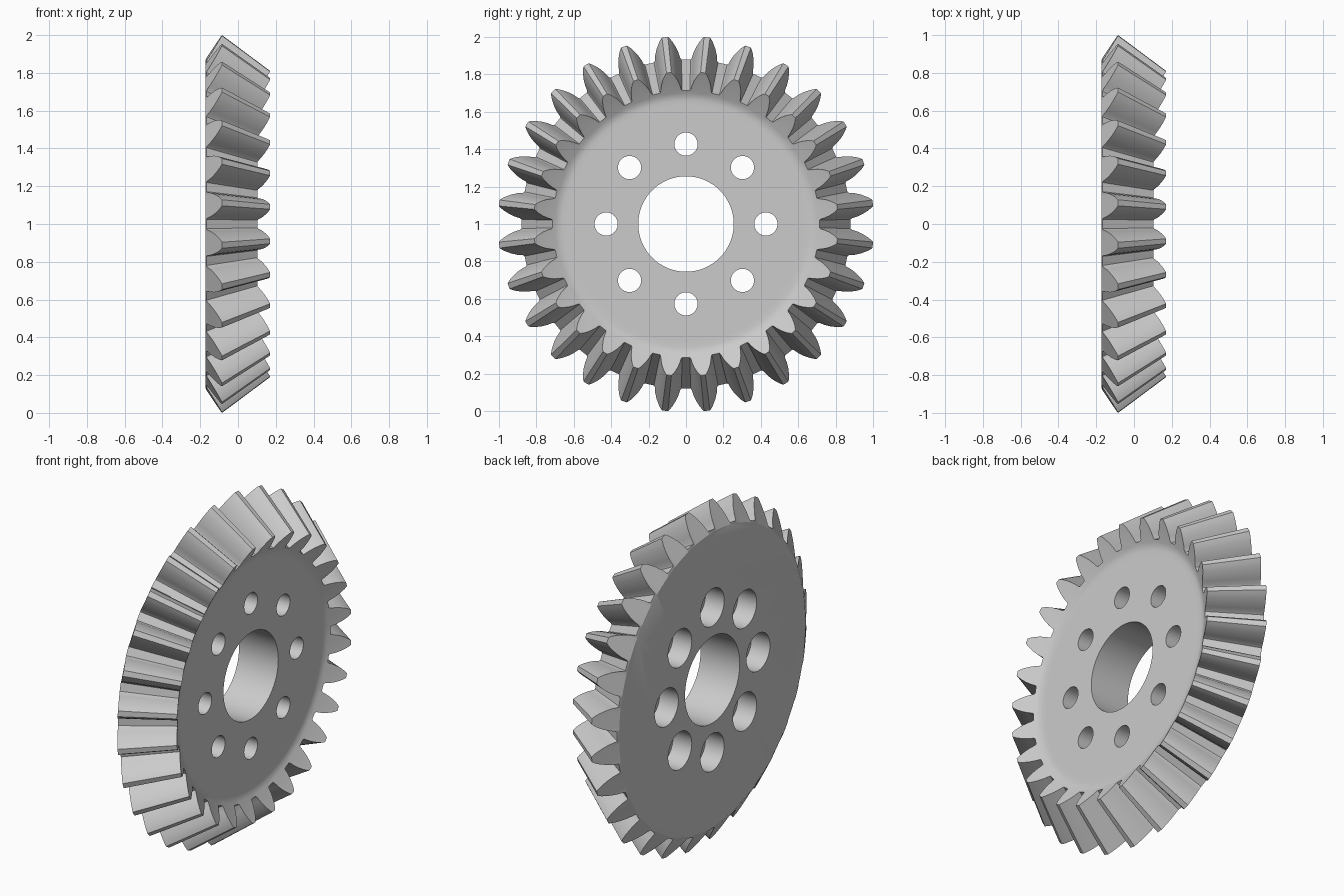
import bpy
import bmesh
from math import sin, cos, pi, tau
from mathutils import Vector

if "Cube" in bpy.data.objects:
    bpy.data.objects.remove(bpy.data.objects["Cube"], do_unlink=True)

TEETH = 28
APEX_X = 1.257       # common point of the tooth cones on the axis
INNER_SCALE = 0.81   # small tooth end relative to the large end
TIP_R, TIP_X, BACK_SLOPE = 1.005, -0.085, 0.66
BACK_X, FACE_X = -0.172, 0.084

# half tooth: radius and half angle, root to tip
FLANK = [(0.88, 0.084), (0.888, 0.077), (0.915, 0.069), (0.945, 0.056),
         (0.972, 0.041), (0.99, 0.029), (TIP_R, 0.016)]


def point(x, r, a):
    return Vector((x, r * cos(a), 1 + r * sin(a)))


def back_cone_x(r):
    return TIP_X - (TIP_R - r) * BACK_SLOPE


def tooth_outline():
    """Radius and angle of every outline point round the gear."""
    outline = []
    for i in range(TEETH):
        mid = (i + 0.5) * tau / TEETH
        outline += [(r, mid - h) for r, h in FLANK]
        outline += [(r, mid + h) for r, h in reversed(FLANK)]
    return outline


def bridge(bm, loops):
    n = len(loops[0])
    for a, b in zip(loops, loops[1:]):
        for i in range(n):
            j = (i + 1) % n
            bm.faces.new((a[i], a[j], b[j], b[i]))


def finish(bm, name):
    bmesh.ops.recalc_face_normals(bm, faces=bm.faces)
    mesh = bpy.data.meshes.new(name)
    bm.to_mesh(mesh)
    bm.free()
    obj = bpy.data.objects.new(name, mesh)
    bpy.context.collection.objects.link(obj)
    return obj


# Gear body: back rim, large tooth ends, small tooth ends, blend into the face
outline = tooth_outline()
bm = bmesh.new()


def ring(x, r):
    return [bm.verts.new(point(x, r, a)) for _, a in outline]


back = ring(BACK_X, 0.868)
large = [bm.verts.new(point(back_cone_x(r), r, a)) for r, a in outline]
small = [bm.verts.new(point(APEX_X - (APEX_X - back_cone_x(r)) * INNER_SCALE,
                            r * INNER_SCALE, a)) for r, a in outline]
blend = [ring(0.096, 0.7), ring(0.087, 0.68), ring(FACE_X, 0.66), ring(FACE_X, 0.63)]
bridge(bm, [back, large, small] + blend)
bm.faces.new(back)
bm.faces.new(blend[-1])
gear = finish(bm, "bevel_gear")

# Cutter: centre bore and eight counterbored bolt holes
bm = bmesh.new()


def add_cutter(profile, y, z, sides):
    loops = [[bm.verts.new(point(x, r, tau * i / sides) + Vector((0, y, z)))
              for i in range(sides)] for x, r in profile]
    bridge(bm, loops)
    bm.faces.new(loops[0])
    bm.faces.new(loops[-1])


add_cutter([(-0.4, 0.255), (0.4, 0.255)], 0, 0, 96)
for i in range(8):
    a = i * pi / 4
    add_cutter([(-0.4, 0.11), (-0.05, 0.11), (-0.05, 0.062), (0.4, 0.062)],
               0.427 * cos(a), 0.427 * sin(a), 48)
cutter = finish(bm, "hole_cutter")
cutter.hide_render = True

bpy.context.view_layer.objects.active = gear
gear.select_set(True)
cut = gear.modifiers.new("holes", 'BOOLEAN')
cut.operation = 'DIFFERENCE'
cut.solver = 'EXACT'
cut.object = cutter
bpy.ops.object.modifier_apply(modifier=cut.name)
bpy.data.objects.remove(cutter, do_unlink=True)

# Plain grey metal
grey = bpy.data.materials.new("light_grey")
grey.use_nodes = True
color = (0.6, 0.6, 0.6, 1)
grey.diffuse_color = color
grey.node_tree.nodes["Principled BSDF"].inputs["Base Color"].default_value = color
gear.data.materials.clear()
gear.data.materials.append(grey)

bpy.ops.object.shade_smooth_by_angle(angle=pi / 7)
